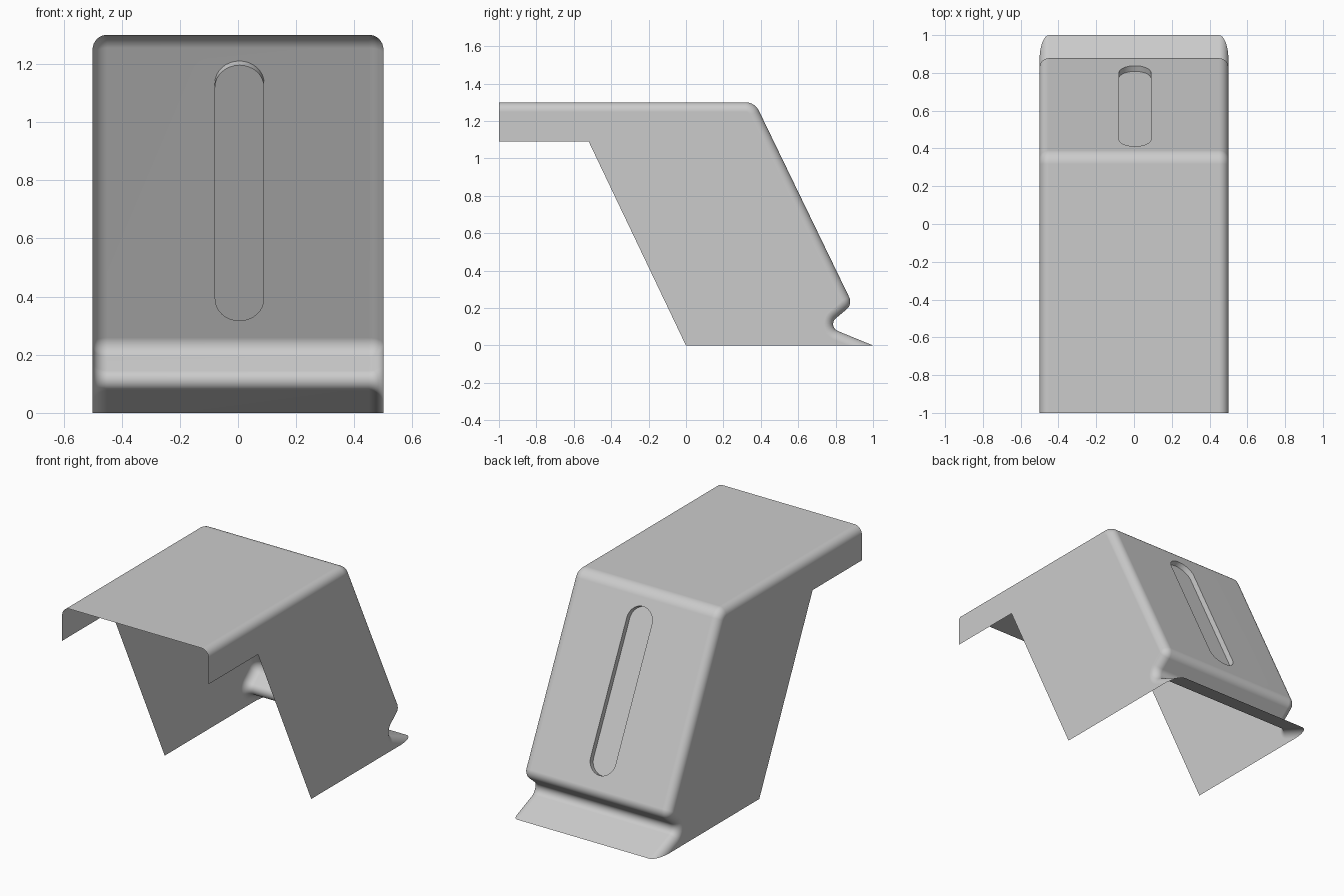
import bpy, bmesh, math
from mathutils import Vector

cube = bpy.data.objects.get("Cube")
if cube:
    bpy.data.objects.remove(cube)

HALF_W, FILLET, MID = 0.5, 0.05, 0.005      # half width, edge rounding, slot centre
SLOT_R, SLOT_DEPTH = 0.085, 0.033


def inward(a):
    return Vector((math.sin(a), -math.cos(a)))


def rounded_path(corners, radii, steps):
    """Points (position, heading) along a y-z polyline with rounded corners."""
    pts = [Vector(c) for c in corners]
    heads = [math.atan2(*(b - a).yx) for a, b in zip(pts, pts[1:])]
    path = [(pts[0], heads[0])]
    for p, r, h0, h1 in zip(pts[1:], radii, heads, heads[1:]):
        side = 1 if h1 < h0 else -1
        back = r * math.tan(abs(h1 - h0) / 2)
        start = p - back * Vector((math.cos(h0), math.sin(h0)))
        centre = start + side * r * inward(h0)
        for i in range(steps + 1):
            h = h0 + (h1 - h0) * i / steps
            path.append((centre - side * r * inward(h), h))
    path.append((pts[-1], heads[-1]))
    return path


# Side outline: top, sloped back, undercut and foot lip (runs below the floor, trimmed later)
STEPS = 10
path = rounded_path([(-1, 1.3), (0.368, 1.3), (0.891, 0.22), (0.75, 0.1025), (1.25, -0.1025)],
                    [0.08, 0.055, 0.04], STEPS)

# Cross-section: (x, inward offset), rounded at both sides
arc = [math.pi / 2 * i / 8 for i in range(9)]
right = [(HALF_W - FILLET + FILLET * math.sin(t), FILLET * (1 - math.cos(t))) for t in arc]
section = [(-x, o) for x, o in reversed(right)] + [(MID, 0)] + right
mid = len(right)

bm = bmesh.new()
rows = []
for p, h in path:
    row = []
    for x, off in section:
        q = p + inward(h) * off
        row.append(bm.verts.new((x, q.x, q.y)))
    rows.append(row)

# Stadium-shaped slot outline on the sloped back
slope = STEPS + 1                            # row where the slope begins
top, low = (rows[slope + k][mid].co.copy() for k in (0, 1))
down = (low - top).normalized()


def on_slope(z):
    return top + down * ((z - top.z) / down.z)


def slot_end(centre, sign, angles):
    return [centre + SLOT_R * (Vector((math.cos(a), 0, 0)) - sign * math.sin(a) * down)
            for a in angles]


ends = [on_slope(1.21) + down * SLOT_R, on_slope(0.33) - down * SLOT_R]
quarter = [math.pi / 2 * i / 8 for i in range(9)]
plus = slot_end(ends[0], 1, reversed(quarter)) + slot_end(ends[1], -1, quarter)
minus = [Vector((2 * MID - c.x, c.y, c.z)) for c in plus]
plus = [bm.verts.new(c) for c in plus]
minus = [plus[0]] + [bm.verts.new(c) for c in minus[1:-1]] + [plus[-1]]

# Rounded cover skin
for j, (a, b) in enumerate(zip(rows, rows[1:])):
    for i in range(len(section) - 1):
        quad = [a[i], a[i + 1], b[i + 1], b[i]]
        if j == slope and i == mid - 1:
            quad[2:2] = minus
        elif j == slope and i == mid:
            quad = [a[i]] + plus + [b[i], b[i + 1], a[i + 1]]
            quad.reverse()
        bm.faces.new(quad[::-1])

# Slot walls and floor
rim = plus + minus[-2:0:-1]
normal = Vector((0, -down.z, down.y))
floor = [bm.verts.new(v.co - normal * SLOT_DEPTH) for v in rim]
for i in range(len(rim)):
    k = (i + 1) % len(rim)
    bm.faces.new([rim[i], rim[k], floor[k], floor[i]])
bm.faces.new(floor[::-1])

# Flat side panels with the slanted front leg edge
for col, flip in ((0, 1), (-1, -1)):
    x = section[col][0]
    leg = [bm.verts.new((x, y, z)) for y, z in ((0.095, -0.2), (-0.52, 1.09), (-1, 1.09))]
    bm.faces.new(([r[col] for r in rows] + leg)[::-flip])

# Trim level with the ground, then turn every face outward
bmesh.ops.bisect_plane(bm, geom=bm.verts[:] + bm.edges[:] + bm.faces[:],
                       plane_co=(0, 0, 0), plane_no=(0, 0, -1), clear_outer=True)
bmesh.ops.recalc_face_normals(bm, faces=bm.faces[:])
bm.faces.ensure_lookup_table()
if max(bm.faces, key=lambda f: f.calc_center_median().z).normal.z < 0:
    bmesh.ops.reverse_faces(bm, faces=bm.faces[:])

mesh = bpy.data.meshes.new("cover_shell")
bm.to_mesh(mesh)
bm.free()
shell = bpy.data.objects.new("cover_shell", mesh)
bpy.context.collection.objects.link(shell)

grey = bpy.data.materials.new("light_grey")
grey.use_nodes = True
colour = (0.6, 0.6, 0.6, 1)
grey.diffuse_color = colour
grey.node_tree.nodes["Principled BSDF"].inputs["Base Color"].default_value = colour
mesh.materials.append(grey)

bpy.ops.object.select_all(action='DESELECT')
shell.select_set(True)
bpy.context.view_layer.objects.active = shell
bpy.ops.object.shade_smooth_by_angle(angle=math.radians(35))
weighted = shell.modifiers.new("even_shading", 'WEIGHTED_NORMAL')
weighted.keep_sharp = True
